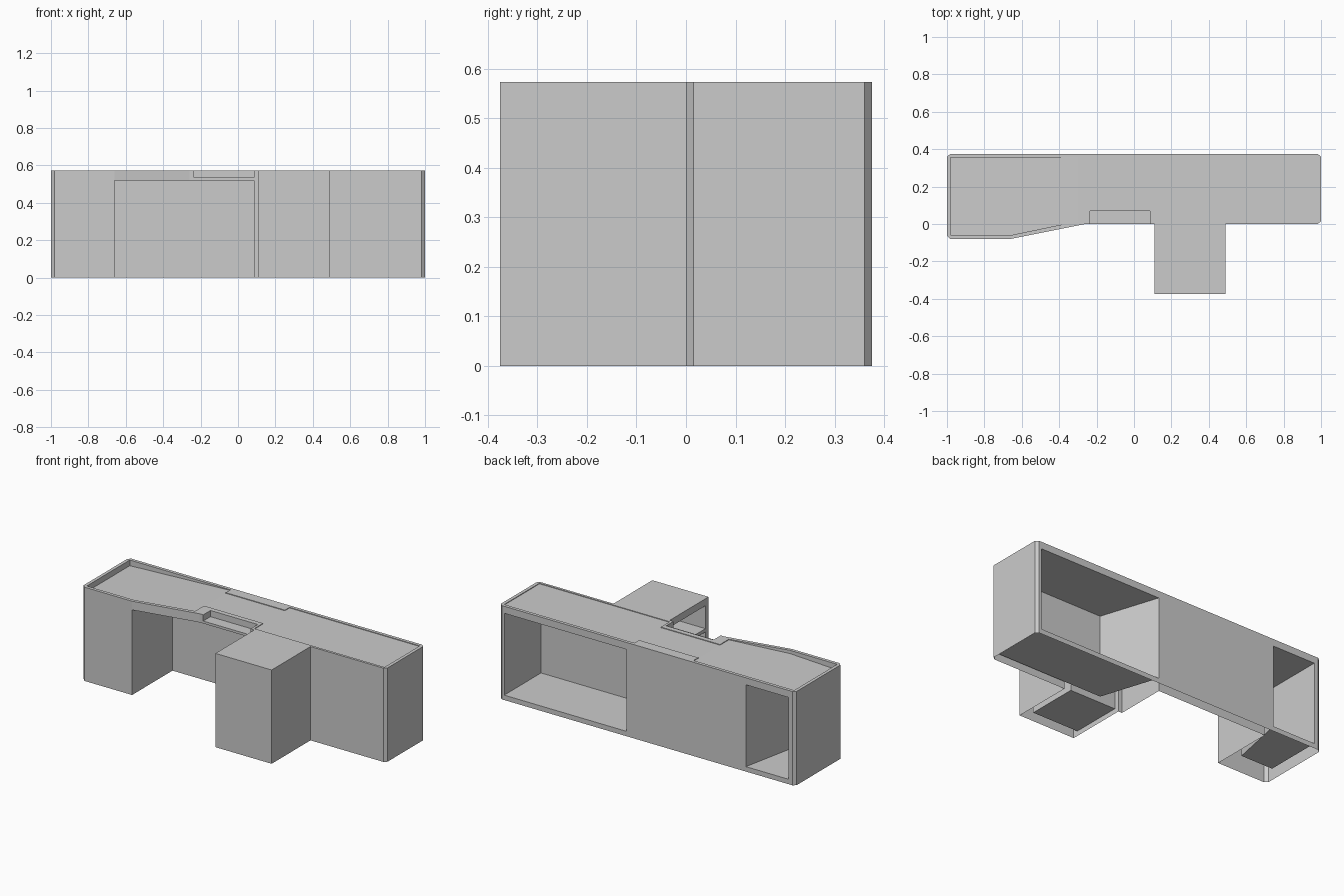
import bpy, bmesh

cube = bpy.data.objects.get("Cube")
if cube:
    bpy.data.objects.remove(cube)

grey = bpy.data.materials.new("light_grey")
grey.use_nodes = True
grey.diffuse_color = (0.6, 0.6, 0.6, 1)
grey.node_tree.nodes["Principled BSDF"].inputs["Base Color"].default_value = (0.6, 0.6, 0.6, 1)

TOP, KNEE, TRAY = 0.573, 0.52, 0.535     # main heights
LOW, HIGH = 0.03, 0.53                   # cabinet floor and ceiling
BACK, EDGE = 0.375, 0.982                # back plane, start of end chamfers


def wall(bm, path, z0=0.0, z1=TOP):
    """Upright panels along a path, facing its right-hand side."""
    for (ax, ay), (bx, by) in zip(path, path[1:]):
        bm.faces.new([bm.verts.new(p) for p in
                      ((ax, ay, z0), (bx, by, z0), (bx, by, z1), (ax, ay, z1))])


def sheet(bm, outline, height, up=True):
    """Level or sloping panel; height may be a function of x."""
    rise = height if callable(height) else (lambda x: height)
    face = bm.faces.new([bm.verts.new((x, y, rise(x))) for x, y in outline])
    face.normal_update()
    if (face.normal.z > 0) != up:
        face.normal_flip()


def panel_with_opening(bm, a, b, c, d):
    """Panel from a to d with a cabinet opening between b and c."""
    wall(bm, [a, b])
    wall(bm, [b, c], 0, LOW)
    wall(bm, [b, c], HIGH, TOP)
    wall(bm, [c, d])


def cabinet(bm, path):
    """Open-fronted box, seen from inside."""
    wall(bm, path, LOW, HIGH)
    sheet(bm, path, LOW)
    sheet(bm, path, HIGH, up=False)


def finish(bm, name):
    bmesh.ops.remove_doubles(bm, verts=bm.verts[:], dist=0.0001)
    mesh = bpy.data.meshes.new(name)
    bm.to_mesh(mesh)
    bm.free()
    mesh.materials.append(grey)
    obj = bpy.data.objects.new(name, mesh)
    bpy.context.scene.collection.objects.link(obj)


# Outer shell: pedestal, angled apron, knee edge, far end
bm = bmesh.new()
wall(bm, [(-EDGE, BACK), (-1, 0.36), (-1, -0.062), (-EDGE, -0.08), (-0.66, -0.08)])
wall(bm, [(-0.66, -0.08), (-0.26, 0), (-0.235, 0)], KNEE)
wall(bm, [(-0.235, 0), (0.085, 0)], KNEE, TRAY)
wall(bm, [(0.085, 0), (0.11, 0)])
wall(bm, [(0.49, 0), (EDGE, 0), (1, 0.015), (1, 0.36), (EDGE, BACK)])
finish(bm, "outer_shell")

# Back with two cabinet openings
bm = bmesh.new()
panel_with_opening(bm, (EDGE, BACK), (0.966, BACK), (0.14, BACK), (-0.25, BACK))
panel_with_opening(bm, (-0.25, BACK), (-0.667, BACK), (-0.955, BACK), (-EDGE, BACK))
finish(bm, "back_panel")

# Cabinets reached from the back
bm = bmesh.new()
cabinet(bm, [(0.966, BACK), (0.966, 0.02), (0.255, 0.02), (0.14, BACK)])
finish(bm, "large_cabinet")
bm = bmesh.new()
cabinet(bm, [(-0.667, BACK), (-0.74, 0.02), (-0.955, 0.02), (-0.955, BACK)])
finish(bm, "small_cabinet")

# Knee space
bm = bmesh.new()
knee = [(-0.66, -0.08), (-0.66, 0.31), (0.085, 0.31), (0.085, 0)]
wall(bm, knee, 0, KNEE)
sheet(bm, knee + [(-0.26, 0)], KNEE, up=False)
finish(bm, "knee_space")

# Return unit with a side opening and shelf
bm = bmesh.new()
panel_with_opening(bm, (0.11, 0), (0.11, -0.03), (0.11, -0.345), (0.11, -0.375))
wall(bm, [(0.11, -0.375), (0.49, -0.375), (0.49, 0)])
finish(bm, "return_shell")
bm = bmesh.new()
bay = [(0.11, -0.03), (0.42, -0.03), (0.42, -0.345), (0.11, -0.345)]
cabinet(bm, bay)
finish(bm, "return_cabinet")
bm = bmesh.new()
for z, up in ((0.37, False), (0.39, True)):
    sheet(bm, bay, z, up)
wall(bm, [bay[0], bay[3]], 0.37, 0.39)
finish(bm, "return_shelf")

# Shallow tray notched into the front edge
bm = bmesh.new()
notch = [(-0.235, 0), (-0.235, 0.07), (0.085, 0.07), (0.085, 0)]
wall(bm, notch, TRAY, TOP)
sheet(bm, notch, TRAY)
finish(bm, "front_tray")

# Raised rim around the worktop
outer = ([(-1, -0.062), (-EDGE, -0.08), (-0.66, -0.08), (-0.26, 0)] + notch +
         [(0.11, 0), (0.11, -0.375), (0.49, -0.375), (0.49, 0), (EDGE, 0),
          (1, 0.015), (1, 0.36), (EDGE, BACK), (-EDGE, BACK), (-1, 0.36)])
left_top = [(-0.98, -0.06), (-0.66, -0.06), (-0.3, 0.015), (-0.3, 0.355), (-0.98, 0.355)]
right_top = [(-0.3, 0.1), (0.1, 0.1), (0.1, 0.015), (0.98, 0.015), (0.98, 0.355),
             (0.1, 0.355), (0.1, 0.31), (-0.3, 0.31)]
inner = left_top[:3] + right_top + left_top[3:]
bm = bmesh.new()
edges = []
for loop in (outer, inner):
    verts = [bm.verts.new((x, y, TOP)) for x, y in loop]
    edges += [bm.edges.new((v, verts[i - 1])) for i, v in enumerate(verts)]
bmesh.ops.triangle_fill(bm, edges=edges, use_beauty=True, normal=(0, 0, 1))
for face in bm.faces:
    face.normal_update()
    if face.normal.z < 0:
        face.normal_flip()
bmesh.ops.dissolve_limit(bm, angle_limit=0.01, verts=bm.verts[:], edges=bm.edges[:])
finish(bm, "worktop_rim")


# Worktop: sinks toward the pedestal end, nearly flush elsewhere
def top_height(x):
    return 0.569 + 0.045 * min(0, x + 0.3)


bm = bmesh.new()
sheet(bm, left_top, top_height)
sheet(bm, right_top, top_height)
for (ax, ay), (bx, by) in zip(inner, inner[1:] + inner[:1]):
    bm.faces.new([bm.verts.new(p) for p in
                  ((ax, ay, TOP), (bx, by, TOP),
                   (bx, by, top_height(bx)), (ax, ay, top_height(ax)))])
finish(bm, "worktop")
